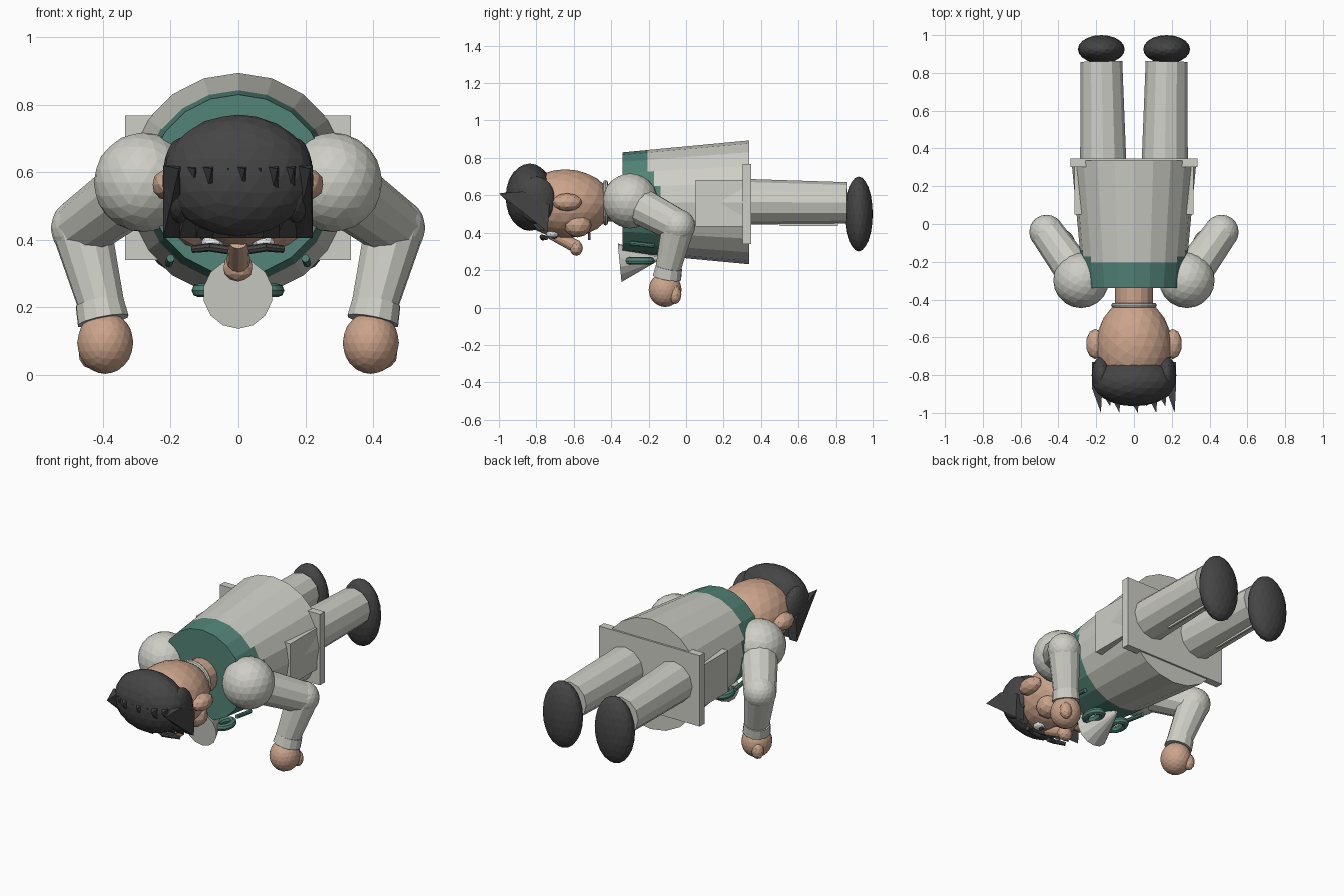
import bpy, bmesh, math
from mathutils import Vector, Matrix

if "Cube" in bpy.data.objects:
    bpy.data.objects.remove(bpy.data.objects["Cube"])


def mat(name, c):
    m = bpy.data.materials.new(name)
    m.diffuse_color = (*c, 1)
    m.use_nodes = True
    m.node_tree.nodes["Principled BSDF"].inputs["Base Color"].default_value = m.diffuse_color
    return m


WHITE = mat("pale cloth", (0.62, 0.62, 0.57))
SKIN = mat("skin", (0.60, 0.37, 0.26))
GREEN = mat("teal green", (0.085, 0.23, 0.185))
DARK = mat("charcoal", (0.06, 0.06, 0.06))
EYE = mat("eye white", (0.85, 0.85, 0.85))


def finish(bm, name, *mats):
    bmesh.ops.recalc_face_normals(bm, faces=bm.faces)
    me = bpy.data.meshes.new(name)
    bm.to_mesh(me)
    bm.free()
    for m in mats:
        me.materials.append(m)
    ob = bpy.data.objects.new(name, me)
    bpy.context.collection.objects.link(ob)
    return ob


def ball(name, loc, size, m, sub=3, rot_x=0):
    bm = bmesh.new()
    M = Matrix.Translation(loc) @ Matrix.Rotation(rot_x, 4, 'X') @ Matrix.Diagonal((*size, 1))
    bmesh.ops.create_icosphere(bm, subdivisions=sub, radius=1, matrix=M)
    return finish(bm, name, m)


def rod(name, p, q, r1, r2, m, sides=12):
    p, q = Vector(p), Vector(q)
    d = q - p
    M = Matrix.Translation((p + q) / 2) @ d.to_track_quat('Z', 'Y').to_matrix().to_4x4()
    bm = bmesh.new()
    bmesh.ops.create_cone(bm, cap_ends=True, segments=sides, radius1=r1, radius2=r2,
                          depth=d.length, matrix=M)
    return finish(bm, name, m)


def box(name, lo, hi, m):
    lo, hi = Vector(lo), Vector(hi)
    bm = bmesh.new()
    bmesh.ops.create_cube(bm, size=1, matrix=Matrix.Translation((lo + hi) / 2)
                          @ Matrix.Diagonal((*(hi - lo), 1)))
    return finish(bm, name, m)


def ring(name, loc, ax, ay, minor, m, rot_x=0, n=20, k=8):
    """Oval torus lying in the xy plane, then tilted about x."""
    bm = bmesh.new()
    R = Matrix.Translation(loc) @ Matrix.Rotation(rot_x, 4, 'X')
    rows = []
    for i in range(n):
        a = math.tau * i / n
        row = []
        for j in range(k):
            b = math.tau * j / k
            c = minor * math.cos(b)
            row.append(bm.verts.new(R @ Vector(((ax + c) * math.cos(a), (ay + c) * math.sin(a),
                                                minor * math.sin(b)))))
        rows.append(row)
    for i in range(n):
        for j in range(k):
            a, b = rows[i], rows[(i + 1) % n]
            bm.faces.new((a[j], b[j], b[(j + 1) % k], a[(j + 1) % k]))
    return finish(bm, name, m)


# torso: tapered 20-sided coat with a stepped green upper part
CZ = 0.5625
bm = bmesh.new()
N, RINGS, Y0, Y1 = 20, 40, -0.34, 0.337
rows = []
for i in range(RINGS + 1):
    t = i / RINGS
    r = 0.267 + 0.064 * t
    rows.append([bm.verts.new((r * math.sin(math.tau * j / N), Y0 + (Y1 - Y0) * t,
                               CZ + r * math.cos(math.tau * j / N))) for j in range(N)])
for a, b in zip(rows, rows[1:]):
    for j in range(N):
        bm.faces.new((a[j], a[(j + 1) % N], b[(j + 1) % N], b[j]))
bm.faces.new(rows[0])
bm.faces.new(rows[-1])
for f in bm.faces:
    c = f.calc_center_median()
    edge = -0.205 + 0.09 * min(1, max(0, (0.78 - c.z) / 0.22))
    f.material_index = 1 if c.y < edge else 0
finish(bm, "torso", WHITE, GREEN)

# hem plate and side panels
box("hem_plate", (-0.335, 0.303, 0.34), (0.335, 0.348, 0.767), WHITE)
box("side_panels", (-0.316, 0.05, 0.432), (0.316, 0.31, 0.681), WHITE)

# neck, necklace, head
rod("neck", (0, -0.32, 0.56), (0, -0.52, 0.56), 0.1, 0.1, SKIN, 16)
ring("necklace", (0, -0.43, 0.56), 0.108, 0.108, 0.013, WHITE, math.pi / 2)
ball("head", (0, -0.645, 0.555), (0.2, 0.25, 0.184), SKIN)

# nose and mouth
rod("nose_bridge", (0, -0.73, 0.40), (0, -0.585, 0.325), 0.03, 0.035, SKIN)
ball("nose_tip", (0, -0.587, 0.318), (0.046, 0.036, 0.042), SKIN, 2)
box("mouth", (-0.06, -0.525, 0.362), (0.06, -0.51, 0.40), DARK)

for s in (-1, 1):
    side = "left" if s < 0 else "right"
    # face
    ball(side + "_ear", (s * 0.205, -0.635, 0.563), (0.05, 0.08, 0.048), SKIN, 2)
    ball(side + "_cheek", (s * 0.12, -0.58, 0.44), (0.07, 0.075, 0.065), SKIN, 2)
    ball(side + "_eye", (s * 0.075, -0.715, 0.392), (0.035, 0.035, 0.02), EYE, 2)
    ball(side + "_pupil", (s * 0.07, -0.705, 0.375), (0.014, 0.016, 0.008), DARK, 2)
    rod(side + "_brow_inner", (s * 0.03, -0.765, 0.37), (s * 0.085, -0.77, 0.378),
        0.013, 0.013, DARK, 8)
    rod(side + "_brow_outer", (s * 0.08, -0.77, 0.378), (s * 0.135, -0.745, 0.372),
        0.013, 0.011, DARK, 8)
    ball(side + "_side_hair", (s * 0.172, -0.80, 0.575), (0.052, 0.1, 0.126), DARK, 3)

    # arm
    sh, el, wr = (s * 0.28, -0.298, 0.57), (s * 0.463, -0.042, 0.435), (s * 0.40, -0.10, 0.19)
    ball(side + "_shoulder", sh, (0.147,) * 3, WHITE)
    rod(side + "_upper_arm", sh, el, 0.105, 0.09, WHITE)
    ball(side + "_elbow", el, (0.091,) * 3, WHITE)
    rod(side + "_forearm", el, wr, 0.09, 0.068, WHITE)
    rod(side + "_cuff", (s * 0.41, -0.092, 0.215), (s * 0.399, -0.102, 0.16),
        0.073, 0.078, WHITE)
    ball(side + "_hand", (s * 0.393, -0.112, 0.095), (0.083, 0.088, 0.092), SKIN)
    ball(side + "_thumb", (s * 0.437, -0.058, 0.068), (0.036, 0.033, 0.05), SKIN, 2)

    # leg and shoe
    rod(side + "_leg", (s * 0.163, 0.335, 0.565), (s * 0.172, 0.86, 0.56), 0.122, 0.11, WHITE)
    box(side + "_leg_crease", (s * 0.17 - 0.006, 0.50, 0.437), (s * 0.17 + 0.006, 0.81, 0.47), WHITE)
    ball(side + "_shoe", (s * 0.173, 0.925, 0.50), (0.124, 0.075, 0.2), DARK)

    # bow loops and small tabs on the chest
    ring(side + "_bow_loop", (s * 0.083, -0.245, 0.25), 0.035, 0.058, 0.02, GREEN)
    rod(side + "_chest_tab", (s * 0.2, -0.30, 0.345), (s * 0.205, -0.17, 0.33),
        0.012, 0.012, GREEN, 8)

# cravat: cone flaring toward the chin
rod("cravat", (0, -0.355, 0.24), (0, -0.15, 0.26), 0.104, 0.01, WHITE, 14)

# hair cap and row of wedge-shaped fringe spikes
ball("hair_cap", (0, -0.835, 0.59), (0.222, 0.13, 0.18), DARK)
bm = bmesh.new()
COUNT = 9
for i in range(COUNT):
    u = -1 + 2 * i / (COUNT - 1)
    x, w = 0.195 * u, 0.027
    back = 0.05 * u * u
    pts = [(x - w, -0.79 + back, 0.405), (x + w, -0.79 + back, 0.405),
           (x + w, -0.92 + back, 0.62), (x - w, -0.92 + back, 0.62),
           (x - w, -0.78 + back, 0.55), (x + w, -0.78 + back, 0.55),
           (x + 0.02, -0.965 - 0.035 * (i % 2 == 0), 0.61)]
    bmesh.ops.convex_hull(bm, input=[bm.verts.new(p) for p in pts])
finish(bm, "fringe", DARK)
